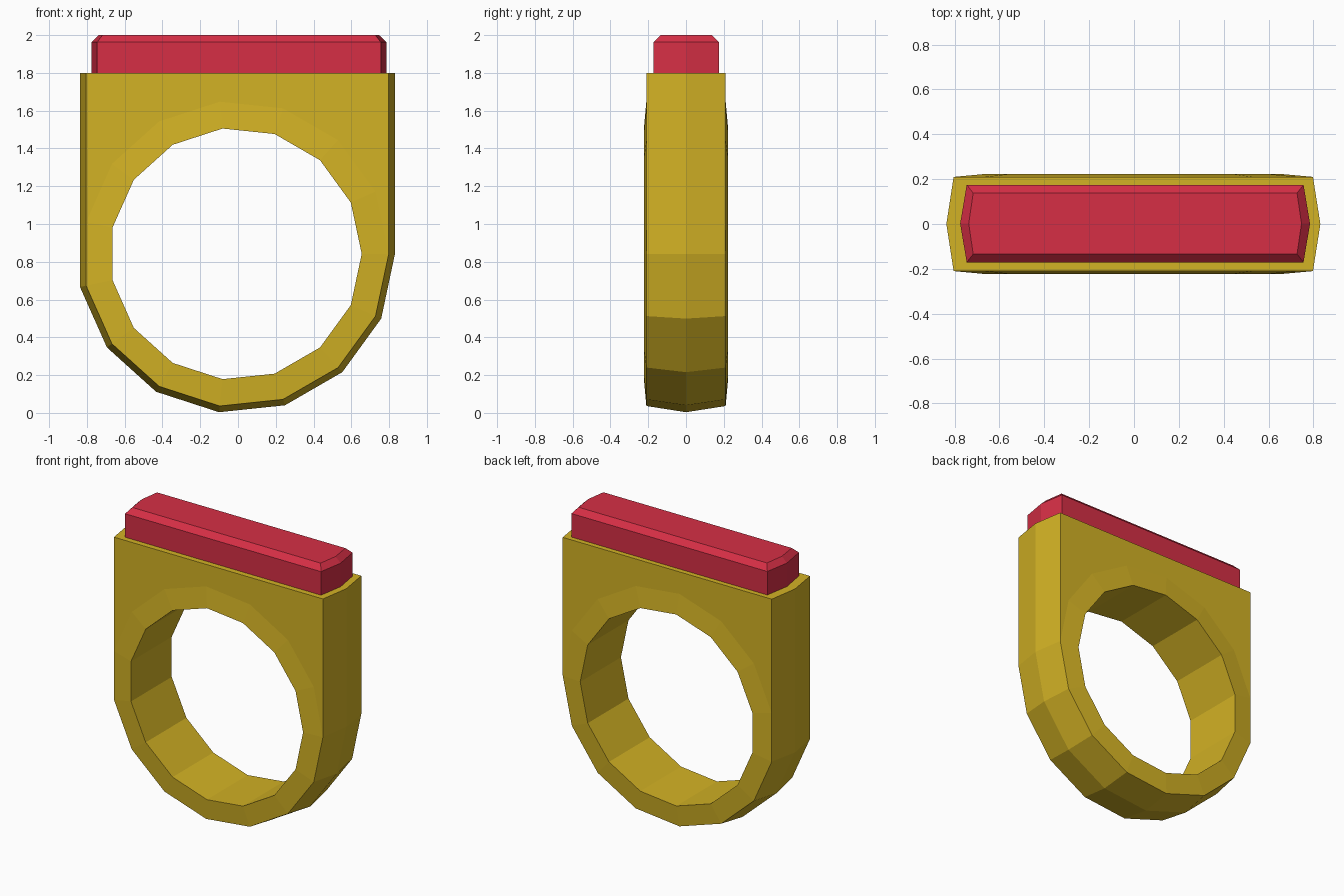
import bpy, bmesh, math

if "Cube" in bpy.data.objects:
    bpy.data.objects.remove(bpy.data.objects["Cube"])

N = 15                   # sides of the ring
CX, CZ = -0.012, 0.842   # ring centre
TOP = 1.80               # height of the flat shoulder


def material(name, rgb):
    m = bpy.data.materials.new(name)
    m.diffuse_color = (*rgb, 1)
    m.use_nodes = True
    m.node_tree.nodes["Principled BSDF"].inputs["Base Color"].default_value = m.diffuse_color
    return m


def finish(bm, name, mat):
    bmesh.ops.recalc_face_normals(bm, faces=bm.faces)
    me = bpy.data.meshes.new(name)
    bm.to_mesh(me)
    bm.free()
    me.materials.append(mat)
    ob = bpy.data.objects.new(name, me)
    bpy.context.collection.objects.link(ob)
    return ob


gold = material("gold", (0.65, 0.445, 0.018))
red = material("ruby red", (0.67, 0.028, 0.060))

# Ring band: loops of vertices around the finger hole
bm = bmesh.new()


def loop(r, y):
    return [bm.verts.new((CX + r * math.cos(math.tau * i / N), y,
                          CZ + r * math.sin(math.tau * i / N))) for i in range(N)]


inner = [loop(0.667, s * 0.223) for s in (-1, 1)]
rim = [loop(0.81, s * 0.21) for s in (-1, 1)]
# ridge only exists on the lower half, from the left side round to the right
ridge = {}
for i in list(range(7, N)) + [0]:
    a = math.tau * i / N
    ridge[i] = bm.verts.new((CX + 0.843 * math.cos(a), 0, CZ + 0.843 * math.sin(a)))


def raised(v):
    return bm.verts.new((v.co.x, v.co.y, TOP))


ridge_top = {i: raised(ridge[i]) for i in (0, 7)}
rim_top = [{i: raised(r[i]) for i in (0, 7)} for r in rim]

for i in range(N):
    j = (i + 1) % N
    bm.faces.new((inner[0][i], inner[0][j], inner[1][j], inner[1][i]))
    for k in (0, 1):
        bm.faces.new((inner[k][i], inner[k][j], rim[k][j], rim[k][i]))
        if i >= 7:
            bm.faces.new((rim[k][i], rim[k][j], ridge[j], ridge[i]))

# Shoulder: flat front and back plates, straight sides and top
for k in (0, 1):
    bm.faces.new(rim[k][0:8] + [rim_top[k][7], rim_top[k][0]])
    for i in (0, 7):
        bm.faces.new((rim[k][i], ridge[i], ridge_top[i], rim_top[k][i]))
bm.faces.new((rim_top[0][0], ridge_top[0], rim_top[1][0],
              rim_top[1][7], ridge_top[7], rim_top[0][7]))
finish(bm, "ring_band", gold)

# Gem: long six-sided bar with a chamfered top
bm = bmesh.new()


def hexagon(half_x, tip_x, half_y, z, cx=0.005, cy=0.002):
    pts = [(-half_x, -half_y), (half_x, -half_y), (tip_x, 0),
           (half_x, half_y), (-half_x, half_y), (-tip_x, 0)]
    return [bm.verts.new((cx + x, cy + y, z)) for x, y in pts]


rows = [hexagon(0.751, 0.780, 0.173, TOP - 0.01),
        hexagon(0.751, 0.780, 0.173, 1.963),
        hexagon(0.722, 0.742, 0.136, 2.0)]
for a, b in zip(rows, rows[1:]):
    for i in range(6):
        j = (i + 1) % 6
        bm.faces.new((a[i], a[j], b[j], b[i]))
bm.faces.new(rows[0])
bm.faces.new(rows[-1])
finish(bm, "gemstone", red)
